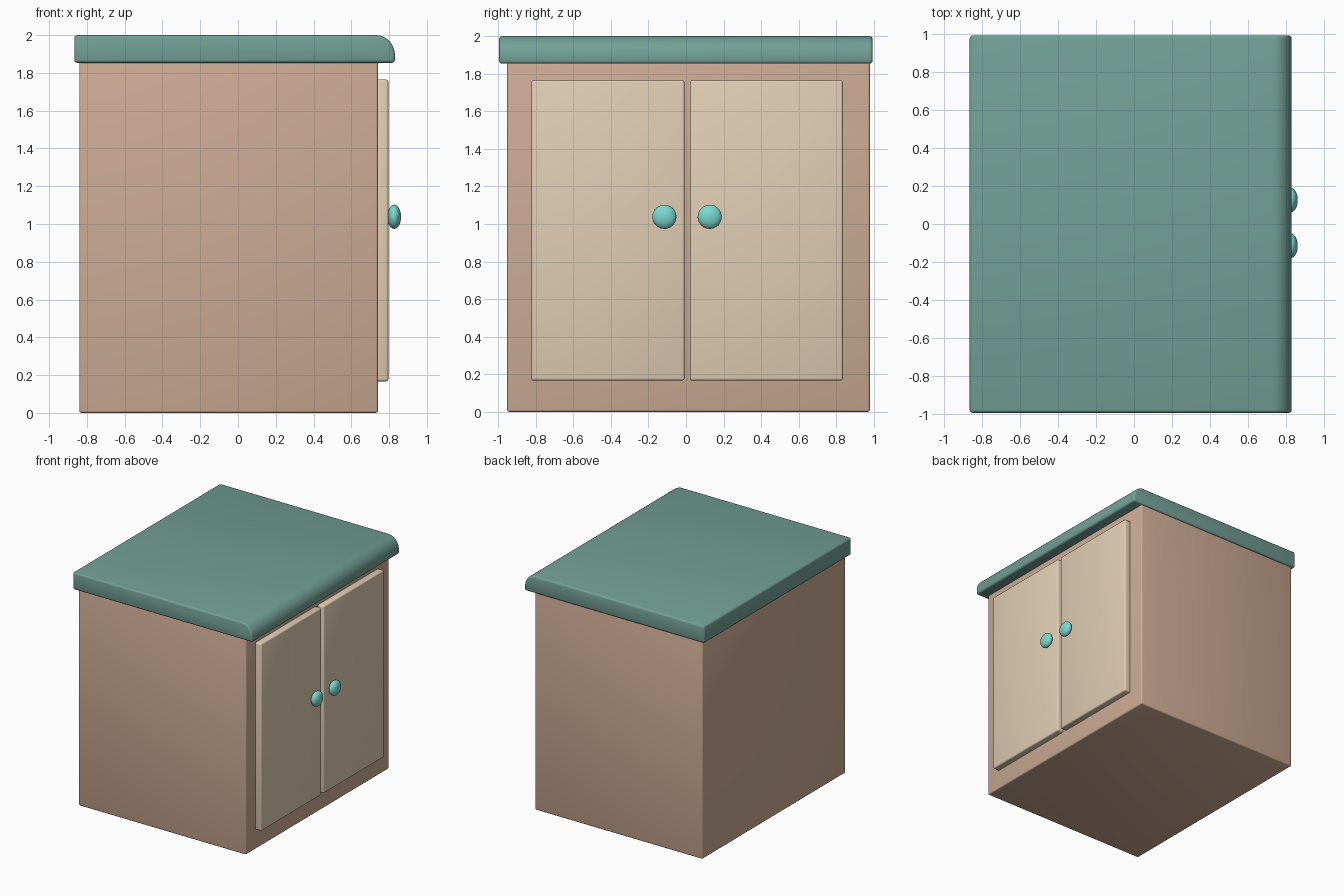
import bpy, bmesh, math

if "Cube" in bpy.data.objects:
    bpy.data.objects.remove(bpy.data.objects["Cube"])


def material(name, rgb):
    m = bpy.data.materials.new(name)
    m.diffuse_color = (*rgb, 1)
    m.use_nodes = True
    m.node_tree.nodes["Principled BSDF"].inputs["Base Color"].default_value = m.diffuse_color
    return m


teal = material("teal_top", (0.17, 0.35, 0.30))
tan = material("tan_wood", (0.61, 0.41, 0.30))
cream = material("cream_wood", (0.76, 0.62, 0.46))
aqua = material("aqua_knob", (0.20, 0.68, 0.63))


def slab(name, profile, y0, y1, bevel, mat):
    """Extrude an (x, z) profile along y and round its edges."""
    bm = bmesh.new()
    face = bm.faces.new([bm.verts.new((x, y0, z)) for x, z in profile])
    ext = bmesh.ops.extrude_face_region(bm, geom=[face])
    verts = [g for g in ext["geom"] if isinstance(g, bmesh.types.BMVert)]
    bmesh.ops.translate(bm, verts=verts, vec=(0, y1 - y0, 0))
    bmesh.ops.recalc_face_normals(bm, faces=bm.faces[:])
    sharp = [e for e in bm.edges if e.calc_face_angle(0) > math.radians(30)]
    bmesh.ops.bevel(bm, geom=sharp, offset=bevel, segments=3, profile=0.5,
                    affect='EDGES', clamp_overlap=True)
    mesh = bpy.data.meshes.new(name)
    bm.to_mesh(mesh)
    bm.free()
    ob = bpy.data.objects.new(name, mesh)
    bpy.context.collection.objects.link(ob)
    mesh.materials.append(mat)
    smooth(ob)
    return ob


def smooth(ob):
    bpy.ops.object.select_all(action='DESELECT')
    ob.select_set(True)
    bpy.context.view_layer.objects.active = ob
    bpy.ops.object.shade_smooth_by_angle(angle=math.radians(35))


def rect(x0, x1, z0, z1):
    return [(x0, z0), (x1, z0), (x1, z1), (x0, z1)]


# Cabinet body
slab("cabinet_body", rect(-0.84, 0.741, 0.0, 1.86), -0.952, 0.979, 0.012, tan)

# Countertop with a rounded nose above the doors
nose = [(0.73 + 0.101 * math.cos(a), 1.89 + 0.11 * math.sin(a))
        for a in (math.pi / 2 * i / 10 for i in range(11))]
slab("countertop", [(-0.866, 1.853), (0.831, 1.853)] + nose + [(-0.866, 2.0)],
     -0.995, 0.993, 0.016, teal)

# Pair of doors, each with a flattened round knob near the middle gap
for side, y0, y1, knob_y in (("left", -0.823, -0.008, -0.115),
                             ("right", 0.021, 0.835, 0.126)):
    slab(side + "_door", rect(0.72, 0.796, 0.167, 1.764), y0, y1, 0.012, cream)
    bpy.ops.mesh.primitive_uv_sphere_add(segments=32, ring_count=16, radius=1,
                                         location=(0.827, knob_y, 1.038))
    knob = bpy.context.object
    knob.name = side + "_knob"
    knob.scale = (0.036, 0.064, 0.064)
    knob.data.materials.append(aqua)
    smooth(knob)
